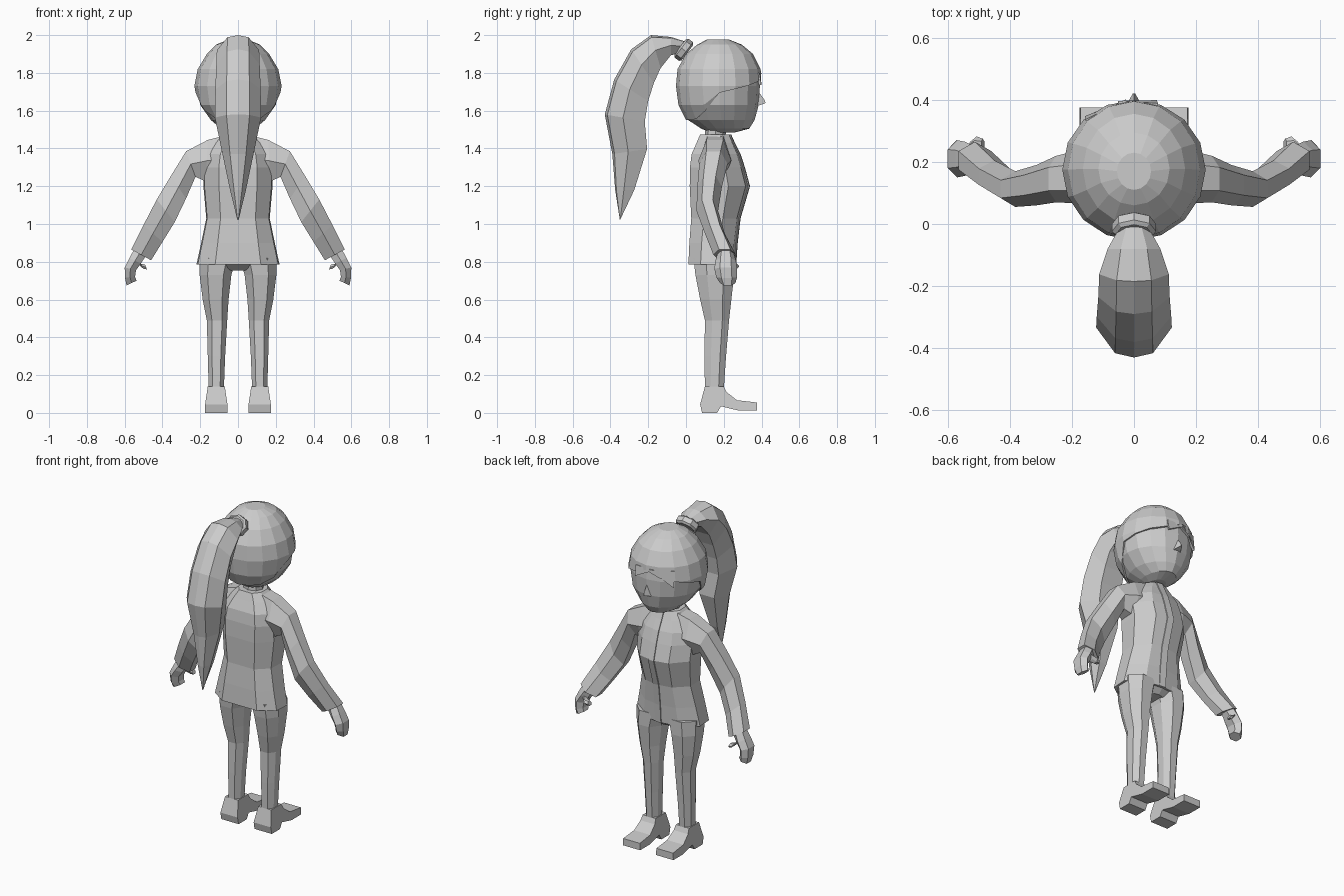
import bpy, bmesh, math
from mathutils import Vector

if "Cube" in bpy.data.objects:
    bpy.data.objects.remove(bpy.data.objects["Cube"])

grey = bpy.data.materials.new("plain_grey")
grey.diffuse_color = (0.6, 0.6, 0.6, 1)
grey.use_nodes = True
grey.node_tree.nodes["Principled BSDF"].inputs["Base Color"].default_value = grey.diffuse_color


def finish(name, bm):
    bmesh.ops.remove_doubles(bm, verts=bm.verts, dist=0.0005)
    bmesh.ops.recalc_face_normals(bm, faces=bm.faces)
    me = bpy.data.meshes.new(name)
    bm.to_mesh(me)
    bm.free()
    me.materials.append(grey)
    ob = bpy.data.objects.new(name, me)
    bpy.context.collection.objects.link(ob)
    return ob


def loft(name, rings, caps=(True, True)):
    """Skin a list of equal-length closed rings."""
    bm = bmesh.new()
    vs = [[bm.verts.new(p) for p in r] for r in rings]
    n = len(vs[0])
    for a, b in zip(vs, vs[1:]):
        for i in range(n):
            j = (i + 1) % n
            bm.faces.new((a[i], a[j], b[j], b[i]))
    if caps[0]:
        bm.faces.new(vs[0])
    if caps[1]:
        bm.faces.new(vs[-1])
    return finish(name, bm)


def lerp_table(table, t):
    """Interpolate rows of (key, values...) at key t."""
    for a, b in zip(table, table[1:]):
        if t <= b[0]:
            f = max(0, (t - a[0]) / (b[0] - a[0]))
            return [u + (v - u) * f for u, v in zip(a[1:], b[1:])]
    return table[-1][1:]


def mirror(ob):
    m = ob.modifiers.new("mirror", 'MIRROR')
    m.use_axis[0] = True
    return ob


# Head profile: z, half width, back y, front y
HEAD = [(1.485, .05, .13, .26), (1.505, .09, .08, .335), (1.55, .155, .0, .375),
        (1.63, .212, -.04, .397), (1.73, .231, -.053, .403), (1.82, .213, -.045, .395),
        (1.90, .165, .0, .355), (1.95, .115, .06, .295), (1.976, .055, .11, .23)]
N = 16


def head_point(i, z, inset=0):
    w, y0, y1 = lerp_table(HEAD, z)
    a = 2 * math.pi * i / N
    return ((w - inset) * math.cos(a),
            (y0 + y1) / 2 + ((y1 - y0) / 2 - inset) * math.sin(a), z)


loft("head", [[head_point(i, min(r[0], 1.965), .012 if r[0] > 1.52 else 0)
               for i in range(N)] for r in HEAD])

# Hair shell: lower edge depends on the angle away from the face
HAIRLINE = [(0, 1.79), (22.5, 1.755), (45, 1.735), (67.5, 1.715),
            (90, 1.695), (112.5, 1.60), (135, 1.555), (180, 1.55)]


def hair_edge(i):
    d = abs((360 * i / N - 90 + 180) % 360 - 180)
    return lerp_table(HAIRLINE, d)[0]


rows = [1.55, 1.59, 1.63, 1.73, 1.82, 1.90, 1.95, 1.976]
hair = loft("hair_cap", [[head_point(i, max(z, hair_edge(i))) for i in range(N)]
                         for z in rows], (False, True))
sol = hair.modifiers.new("thickness", 'SOLIDIFY')
sol.thickness, sol.offset = .018, -1

# Fringe locks overlapping the forehead
for k, (i0, i1, tip, drop) in enumerate([(3.1, 4.6, 3.2, 1.735), (4.3, 6.0, 5.9, 1.70)]):
    ring = [head_point(i0, 1.80, -.006), head_point(i1, 1.80, -.006),
            head_point(tip, drop, -.008)]
    back = [head_point(i0, 1.80, .012), head_point(i1, 1.80, .012),
            head_point(tip, drop, .006)]
    loft("fringe_lock_%d" % (k + 1), [ring, back])

# Nose
loft("nose", [[(-.025, .38, 1.625), (.025, .38, 1.625), (0, .37, 1.72)],
              [(-.004, .421, 1.64), (.004, .421, 1.64), (0, .417, 1.655)]])

# Ponytail: outer y, z, inner y, z, half width
TAIL = [(.0, 1.965, -.02, 1.905, .045), (-.08, 1.99, -.08, 1.885, .085),
        (-.185, 2.0, -.13, 1.81, .112), (-.29, 1.925, -.16, 1.73, .115),
        (-.38, 1.765, -.185, 1.64, .12), (-.43, 1.58, -.20, 1.54, .122),
        (-.39, 1.37, -.19, 1.40, .085), (-.375, 1.18, -.265, 1.18, .042),
        (-.35, 1.02, -.345, 1.03, .004)]


def tail_ring(y0, z0, y1, z1, w):
    def p(x, t):
        return (x, y0 + (y1 - y0) * t, z0 + (z1 - z0) * t)
    return [p(0, 0), p(w * .5, .06), p(w, .42), p(w * .6, .92),
            p(-w * .6, .92), p(-w, .42), p(-w * .5, .06)]


loft("ponytail", [tail_ring(*r) for r in TAIL])

# Hair tie around the root of the ponytail
axis, side = Vector((0, -.8, .6)), Vector((1, 0, 0))
up = axis.cross(side)
mid = Vector((0, -.012, 1.922))
loft("hair_tie", [[mid + axis * d + (side * math.cos(k * math.pi / 4) * 1.15
                                     + up * math.sin(k * math.pi / 4)) * r for k in range(8)]
                  for d, r in [(-.025, .05), (-.015, .062), (.015, .062), (.025, .05)]])

# Neck
loft("neck", [[(w * math.cos(k * math.pi / 4), y + d * math.sin(k * math.pi / 4), z)
               for k in range(8)]
              for z, w, y, d in [(1.42, .085, .16, .07), (1.47, .06, .155, .055),
                                 (1.53, .06, .16, .055)]])

# Jacket: z, half width, back y, front y
JACKET = [(.785, .22, .005, .262), (.90, .195, .01, .27), (1.03, .168, .02, .285),
          (1.20, .183, .01, .335), (1.30, .185, .012, .308), (1.37, .17, .022, .285),
          (1.43, .125, .05, .255), (1.475, .08, .07, .235)]


def body_ring(z, w, y0, y1):
    d = y1 - y0
    half = [(w * .55, y0 + d * .03), (w * .97, y0 + d * .28),
            (w, y0 + d * .66), (w * .55, y0 + d * .94)]
    return ([(x, y, z) for x, y in half] + [(0, y1, z)]
            + [(-x, y, z) for x, y in reversed(half)])


loft("jacket", [body_ring(*r) for r in JACKET])
# Front overlap of the jacket
flap = [(r[3] + .004, r[0]) for r in JACKET]
loft("jacket_flap", [[(-.012, y - .02, z), (-.012, y, z), (.03, y - .004, z), (.03, y - .02, z)]
                     for y, z in flap])


def limb_ring(xo, zo, xi, zi, y0, y1):
    """Six-sided section from outer edge (xo, zo) to inner edge (xi, zi)."""
    def p(t, s):
        return (xo + (xi - xo) * t, y0 + (y1 - y0) * s, zo + (zi - zo) * t)
    return [p(0, .25), p(0, .75), p(.5, 1), p(1, .75), p(1, .25), p(.5, 0)]


# Sleeves
SLEEVE = [(.08, 1.465, .10, 1.22, .07, .24), (.16, 1.445, .17, 1.225, .065, .24),
          (.275, 1.385, .225, 1.25, .07, .22), (.355, 1.255, .275, 1.135, .06, .19),
          (.43, 1.13, .335, 1.01, .055, .17), (.50, .995, .40, .905, .10, .205),
          (.565, .865, .46, .808, .145, .265)]
mirror(loft("sleeve", [limb_ring(*r) for r in SLEEVE]))

# Hands with curled fingers
HAND = [(.545, .875, .485, .835, .17, .25), (.575, .82, .515, .79, .155, .265),
        (.60, .77, .54, .755, .15, .27), (.598, .715, .545, .72, .16, .27),
        (.59, .675, .537, .70, .18, .262)]
mirror(loft("hand", [limb_ring(*r) for r in HAND]))
THUMB = [(.535, .81, .52, .78, .21, .265), (.515, .79, .50, .762, .23, .282),
         (.492, .785, .482, .76, .24, .275)]
mirror(loft("thumb", [limb_ring(*r) for r in THUMB]))


def leg_ring(z, x0, x1, y0, y1):
    w, d = x1 - x0, y1 - y0
    return [(x0 + w * a, y0 + d * b, z) for a, b in
            [(.25, 0), (.75, 0), (1, .3), (1, .72), (.7, 1), (.25, 1), (0, .7), (0, .3)]]


# Trouser legs and hips
LEG = [(.12, .075, .155, .10, .20), (.30, .068, .16, .098, .212), (.49, .057, .165, .10, .228),
       (.60, .05, .187, .075, .24), (.73, .035, .203, .05, .255), (.82, .01, .205, .04, .255)]
mirror(loft("leg", [leg_ring(*r) for r in LEG]))
loft("hips", [body_ring(.755, .06, .08, .22), body_ring(.785, .18, .04, .25),
              body_ring(.84, .19, .035, .25)])

# Shoes: side profile stretched across, narrower at the ankle
SHOE = [(.10, .14), (.075, .045), (.085, 0), (.165, 0), (.185, .035), (.28, .012),
        (.375, .012), (.375, .055), (.27, .067), (.215, .11), (.20, .14)]


def shoe_side(s):
    return [(.115 + s * (.06 - max(0, z - .04) * .15), y, z) for y, z in SHOE]


mirror(loft("shoe", [shoe_side(-1), shoe_side(1)]))
